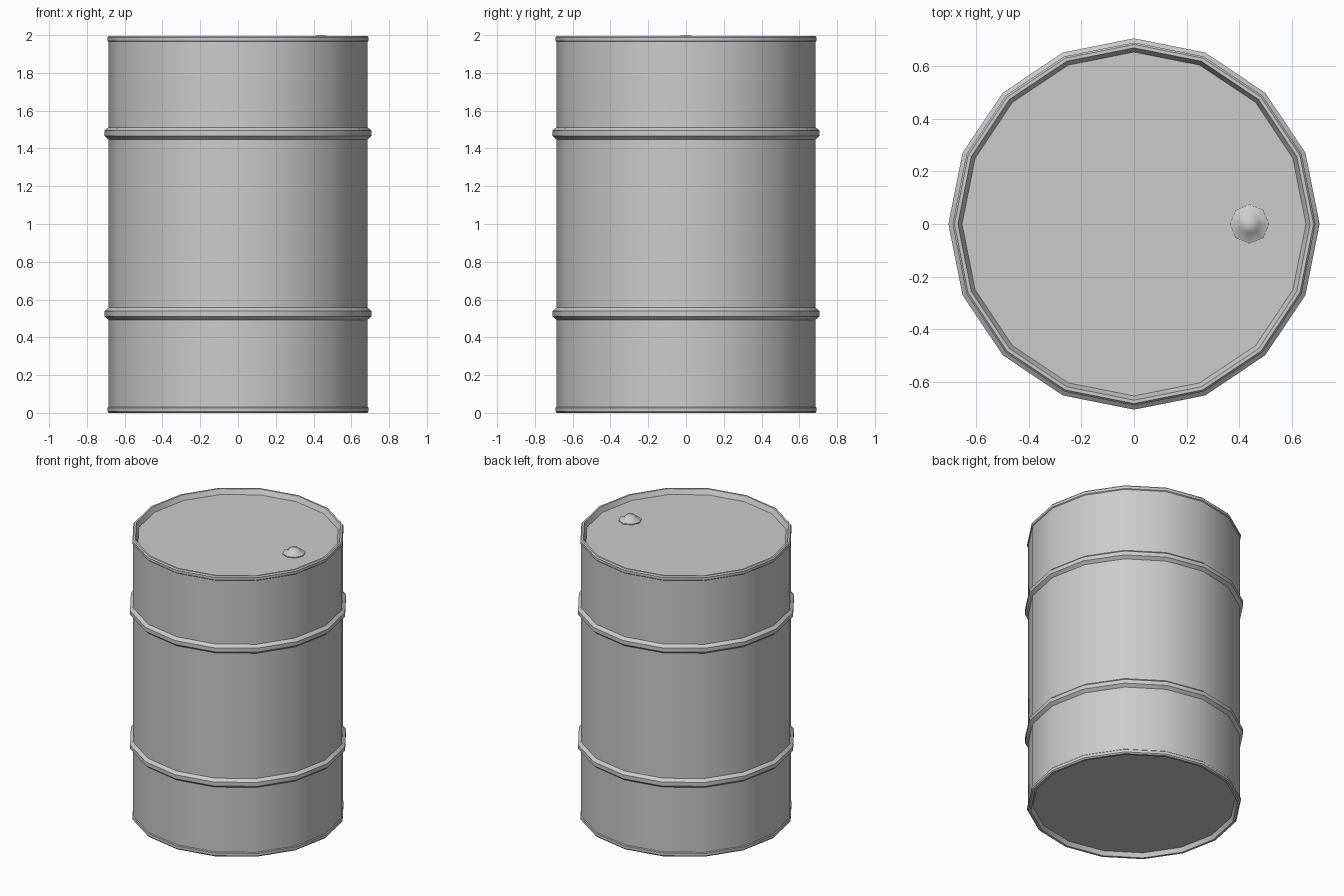
import bpy, bmesh, math

if "Cube" in bpy.data.objects:
    bpy.data.objects.remove(bpy.data.objects["Cube"])


def lathe(name, profile, sides, centre=(0, 0), angle=40):
    """Spin (radius, z) points around z; radius 0 becomes a single pole vertex."""
    bm = bmesh.new()
    rings = []
    for r, z in profile:
        count = sides if r > 0 else 1
        rings.append([bm.verts.new((centre[0] + r * math.cos(2 * math.pi * i / sides),
                                    centre[1] + r * math.sin(2 * math.pi * i / sides), z))
                      for i in range(count)])
    for low, high in zip(rings, rings[1:]):
        for i in range(sides):
            j = (i + 1) % sides
            if len(low) == 1:
                bm.faces.new((low[0], high[j], high[i]))
            elif len(high) == 1:
                bm.faces.new((low[i], low[j], high[0]))
            else:
                bm.faces.new((low[i], low[j], high[j], high[i]))
    bmesh.ops.recalc_face_normals(bm, faces=bm.faces)
    mesh = bpy.data.meshes.new(name)
    bm.to_mesh(mesh)
    bm.free()
    obj = bpy.data.objects.new(name, mesh)
    bpy.context.collection.objects.link(obj)
    bpy.ops.object.select_all(action='DESELECT')
    bpy.context.view_layer.objects.active = obj
    obj.select_set(True)
    bpy.ops.object.shade_smooth_by_angle(angle=math.radians(angle))
    return obj


def hoop(z):
    """Raised rolling hoop cross-section centred at height z."""
    return [(0.686, z - 0.032), (0.707, z - 0.014), (0.707, z + 0.014), (0.686, z + 0.032)]


# Drum shell: recessed base, lower rim, two hoops, upper rim, recessed lid
bottom = [(0, 0.03), (0.655, 0.03), (0.668, 0.0), (0.684, 0.0), (0.691, 0.008),
          (0.691, 0.027), (0.686, 0.032)]
top = [(0.686, 1.965), (0.691, 1.97), (0.691, 1.988), (0.684, 1.996),
       (0.671, 1.996), (0.655, 1.962), (0, 1.962)]
lathe("drum_body", bottom + hoop(0.525) + hoop(1.48) + top, 16)

# Filler cap on the lid
lathe("filler_cap", [(0.075, 1.955), (0.075, 1.968), (0.042, 1.982), (0.034, 1.996), (0, 2.0)],
      8, (0.44, 0), 60)
